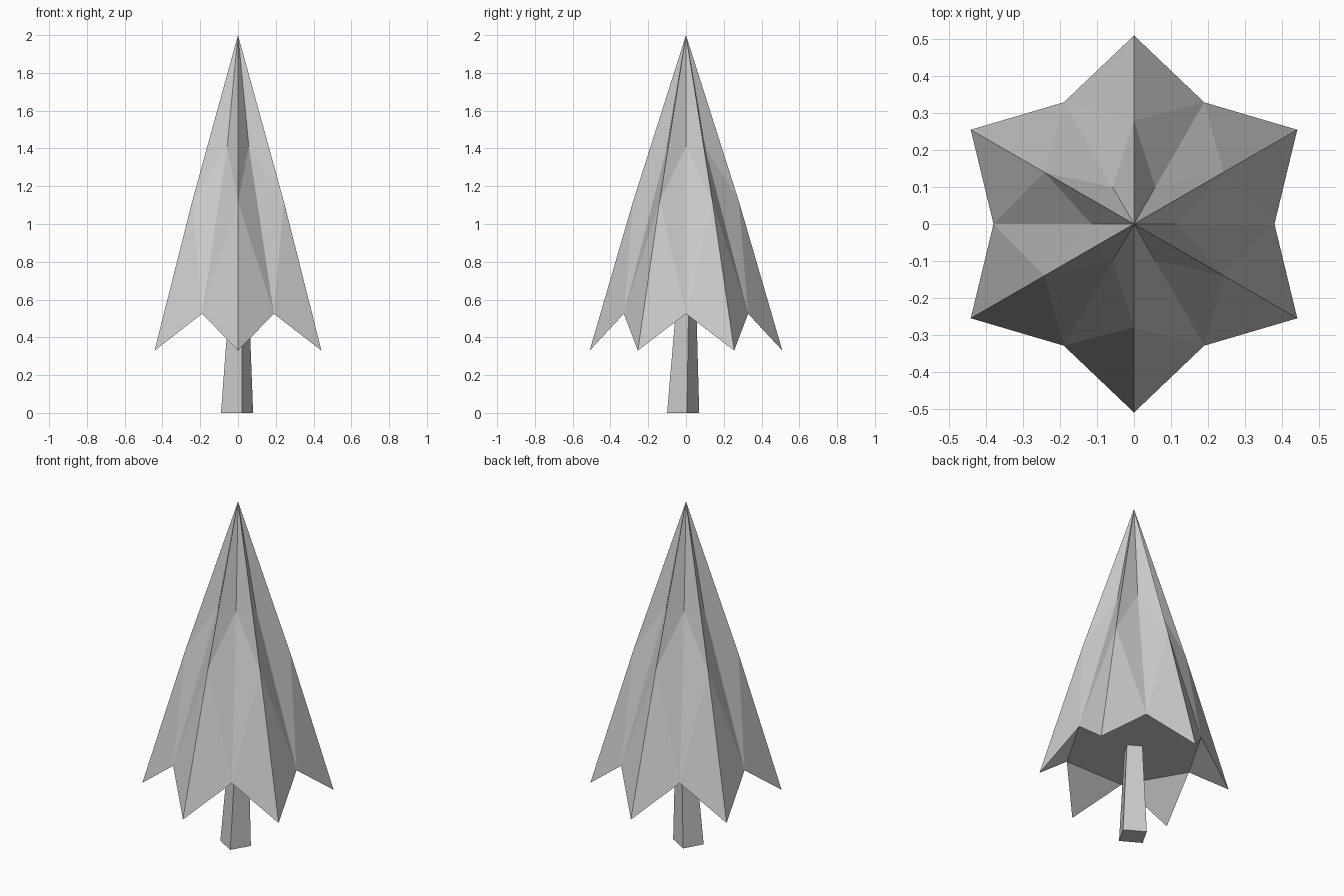
import bpy, bmesh
from math import radians, cos, sin

cube = bpy.data.objects.get("Cube")
if cube:
    bpy.data.objects.remove(cube, do_unlink=True)

grey = bpy.data.materials.new("plain_grey")
grey.use_nodes = True
GREY = (0.6, 0.6, 0.6, 1)
grey.diffuse_color = GREY
grey.node_tree.nodes["Principled BSDF"].inputs["Base Color"].default_value = GREY


def finish(name, bm):
    bmesh.ops.recalc_face_normals(bm, faces=bm.faces)
    mesh = bpy.data.meshes.new(name)
    bm.to_mesh(mesh)
    bm.free()
    mesh.materials.append(grey)
    obj = bpy.data.objects.new(name, mesh)
    bpy.context.collection.objects.link(obj)


def ring(bm, radius, z, start):
    return [bm.verts.new((radius * cos(radians(start + 60 * i)),
                          radius * sin(radians(start + 60 * i)), z)) for i in range(6)]


# Foliage: six folded ribs falling from one apex, with a closed star underside
bm = bmesh.new()
apex = bm.verts.new((0, 0, 2))
rib = ring(bm, 0.28, 1.12, 30)
tip = ring(bm, 0.51, 0.33, 30)
fold = ring(bm, 0.115, 1.41, 0)
notch = ring(bm, 0.38, 0.525, 0)
for i in range(6):
    n = (i + 1) % 6
    for j in (i, n):
        bm.faces.new((apex, fold[j], rib[i]))
        bm.faces.new((fold[j], notch[j], rib[i]))
        bm.faces.new((rib[i], notch[j], tip[i]))
    bm.faces.new((tip[i], notch[i], notch[n]))
bm.faces.new(notch)
finish("foliage", bm)

# Trunk: turned, tapering and slightly leaning post
base = [(0.02, -0.10), (0.08, 0.005), (-0.03, 0.07), (-0.09, -0.035)]
bm = bmesh.new()
low = [bm.verts.new((x, y, 0)) for x, y in base]
high = [bm.verts.new((0.008 + 0.65 * x, 0.01 + 0.65 * y, 0.53)) for x, y in base]
bm.faces.new(low)
bm.faces.new(high)
for i in range(4):
    n = (i + 1) % 4
    bm.faces.new((low[i], low[n], high[n], high[i]))
finish("trunk", bm)
